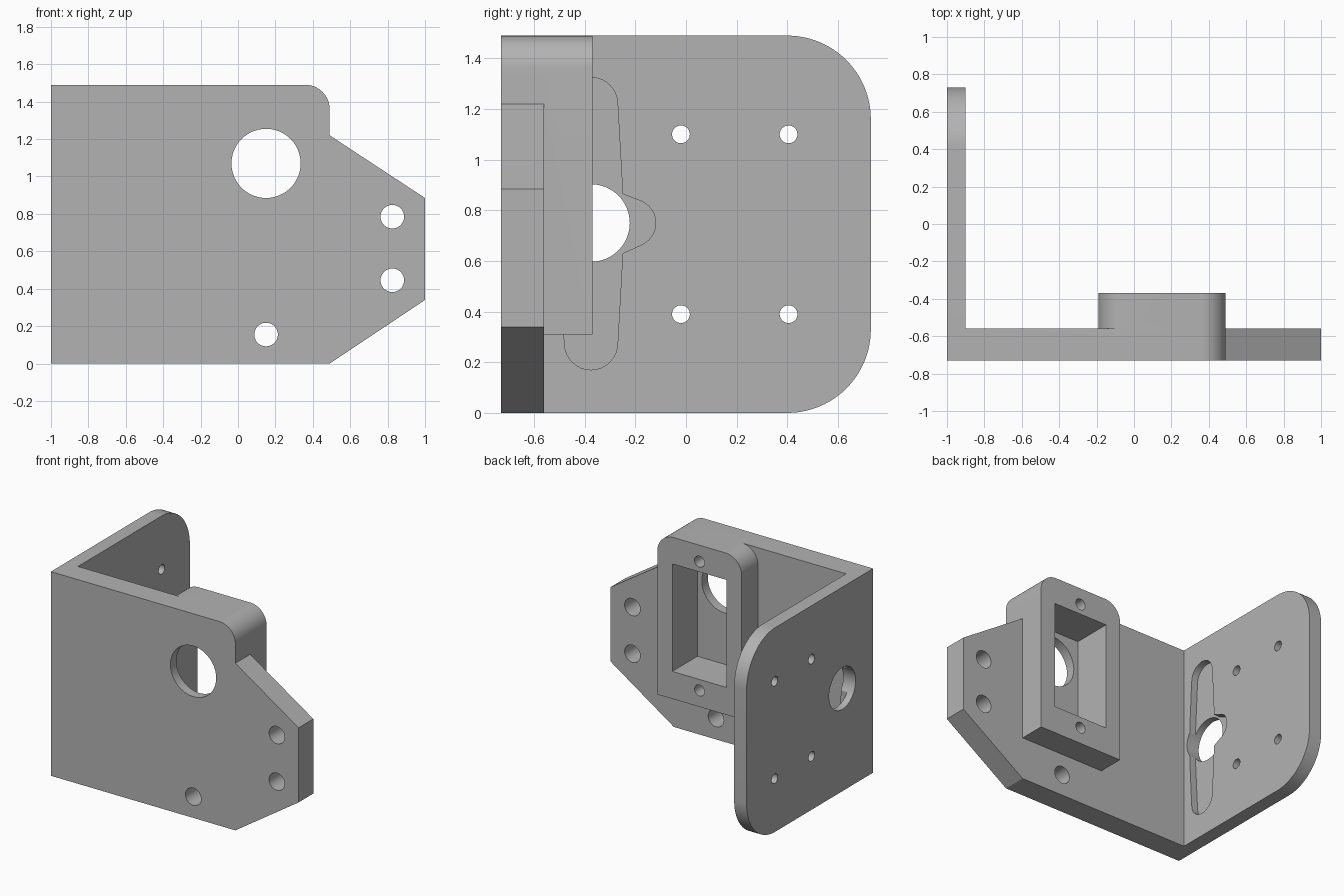
import bpy, bmesh, math
from math import radians, cos, sin

cube = bpy.data.objects.get("Cube")
if cube:
    bpy.data.objects.remove(cube, do_unlink=True)

grey = bpy.data.materials.new("light grey plastic")
grey.use_nodes = True
colour = (0.45, 0.45, 0.45, 1)
grey.diffuse_color = colour
grey.node_tree.nodes["Principled BSDF"].inputs["Base Color"].default_value = colour


def arc(u, v, r, start, end, steps=16):
    angles = [radians(start + (end - start) * i / steps) for i in range(steps + 1)]
    return [(u + r * cos(a), v + r * sin(a)) for a in angles]


def circle(u, v, r):
    return arc(u, v, r, 0, 360, 48)[:-1]


def rect(u0, u1, v0, v1):
    return [(u0, v0), (u1, v0), (u1, v1), (u0, v1)]


def prism(name, profile, axis, lo, hi):
    """Extrude a profile along x (profile is y, z) or along y (profile is x, z)."""
    def place(p, d):
        return (d, p[0], p[1]) if axis == "x" else (p[0], d, p[1])
    bm = bmesh.new()
    a = [bm.verts.new(place(p, lo)) for p in profile]
    b = [bm.verts.new(place(p, hi)) for p in profile]
    bm.faces.new(a)
    bm.faces.new(b)
    n = len(profile)
    for i in range(n):
        j = (i + 1) % n
        bm.faces.new((a[i], a[j], b[j], b[i]))
    bmesh.ops.recalc_face_normals(bm, faces=bm.faces)
    mesh = bpy.data.meshes.new(name)
    bm.to_mesh(mesh)
    bm.free()
    mesh.materials.append(grey)
    obj = bpy.data.objects.new(name, mesh)
    bpy.context.collection.objects.link(obj)
    return obj


def combine(target, other, operation):
    other.hide_render = True
    mod = target.modifiers.new("join", "BOOLEAN")
    mod.operation = operation
    mod.solver = "EXACT"
    mod.object = other
    bpy.context.view_layer.objects.active = target
    bpy.ops.object.modifier_apply(modifier=mod.name)
    bpy.data.objects.remove(other, do_unlink=True)


FRONT, INNER, TOP = -0.73, -0.56, 1.49

# Front plate with tapered ear and rounded upper corner
outline = [(-1, 0), (0.49, 0), (1, 0.34), (1, 0.885), (0.49, 1.22)]
outline += arc(0.36, 1.36, 0.13, 0, 90) + [(-1, TOP)]
bracket = prism("bracket", outline, "y", FRONT, INNER)

# Side plate with two large rounded corners
side = [(FRONT, 0)] + arc(0.4, 0.33, 0.33, -90, 0, 24)
side += arc(0.4, TOP - 0.33, 0.33, 0, 90, 24) + [(FRONT, TOP)]
combine(bracket, prism("side_plate", side, "x", -1, -0.9), "UNION")

# Motor housing behind the front plate
housing = [(-0.19, 0.31), (0.49, 0.31)]
housing += arc(0.36, 1.36, 0.13, 0, 90) + arc(-0.06, 1.36, 0.13, 90, 180)
combine(bracket, prism("motor_housing", housing, "y", -0.62, -0.37), "UNION")

# Motor pocket, shaft opening and blind screw holes
cutters = [
    prism("pocket", rect(-0.07, 0.37, 0.51, 1.295), "y", -0.66, -0.3),
    prism("shaft_hole", circle(0.15, 1.07, 0.185), "y", -0.8, -0.6),
]
for z in (0.43, 1.37):
    cutters.append(prism("screw_hole", circle(0.15, z, 0.04), "y", -0.65, -0.3))

# Mounting holes through the front plate
for x, z in ((0.825, 0.785), (0.825, 0.445), (0.15, 0.155)):
    cutters.append(prism("mount_hole", circle(x, z, 0.063), "y", -0.8, -0.5))

# Small holes and central hole through the side plate
for y in (-0.02, 0.405):
    for z in (0.39, 1.1):
        cutters.append(prism("plate_hole", circle(y, z, 0.035), "x", -1.1, -0.8))

# Horn-shaped recess on the inner side
horn = arc(-0.375, 1.22, 0.105, 0, 180) + [(-0.5, 0.865), (-0.5, 0.63)]
horn += arc(-0.375, 0.275, 0.105, 180, 360) + [(-0.25, 0.63)]
horn += arc(-0.215, 0.75, 0.095, -60, 60) + [(-0.25, 0.865)]
cutters.append(prism("horn_recess", horn, "x", -0.95, -0.85))
cutters.append(prism("centre_hole", circle(-0.375, 0.75, 0.153), "x", -1.1, -0.8))

for cutter in cutters:
    combine(bracket, cutter, "DIFFERENCE")

bpy.ops.object.select_all(action="DESELECT")
bracket.select_set(True)
bpy.context.view_layer.objects.active = bracket
bpy.ops.object.shade_smooth_by_angle(angle=radians(30))
